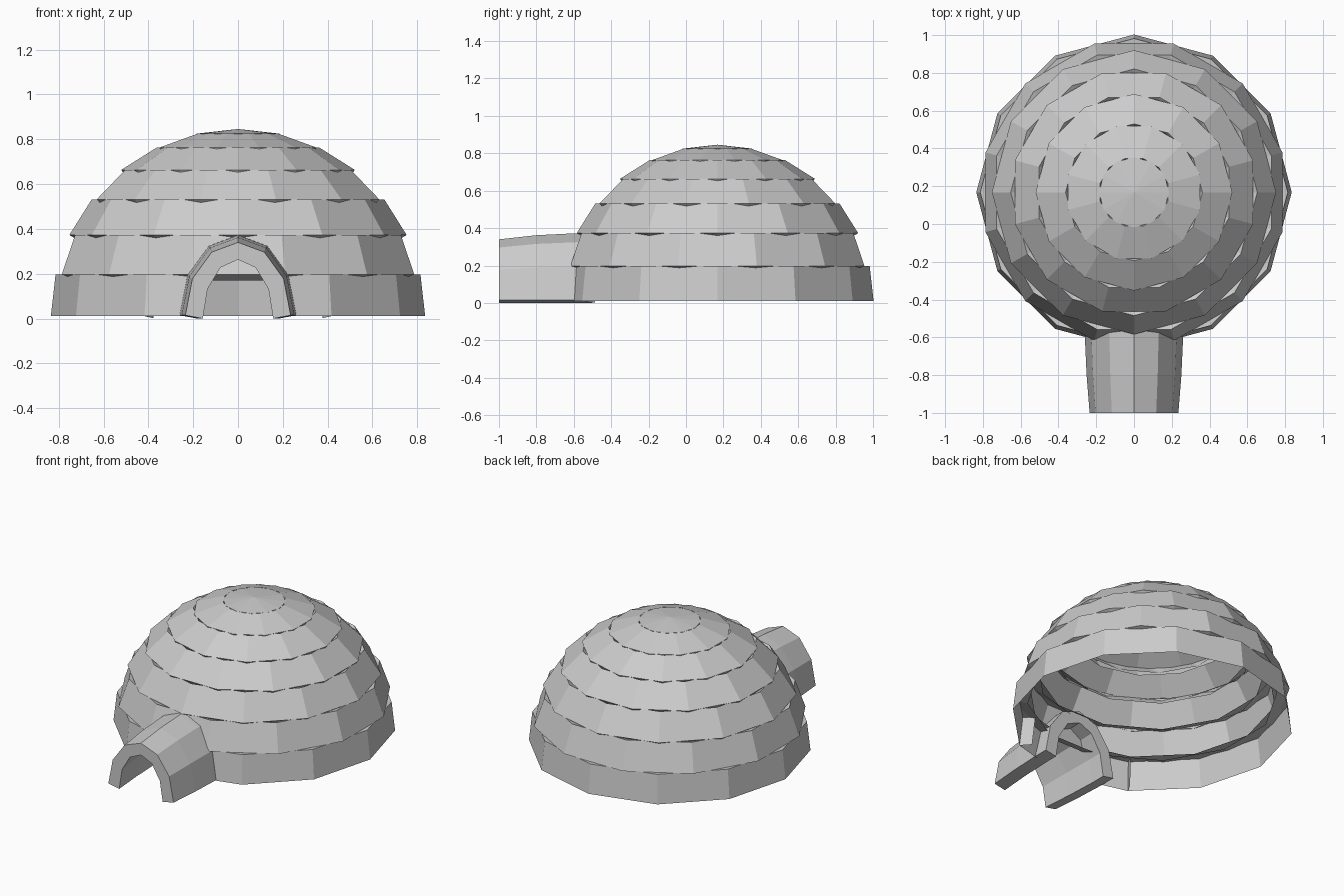
import bpy, bmesh, math

if "Cube" in bpy.data.objects:
    bpy.data.objects.remove(bpy.data.objects["Cube"])

R, CY, BASE, T = 0.835, 0.168, 0.011, 0.08
ROWS, SIDES = 7, 12


def make_object(name, verts, faces):
    me = bpy.data.meshes.new(name)
    me.from_pydata(verts, [], faces)
    bm = bmesh.new()
    bm.from_mesh(me)
    bmesh.ops.remove_doubles(bm, verts=bm.verts, dist=0.0001)
    bm.to_mesh(me)
    bm.free()
    ob = bpy.data.objects.new(name, me)
    bpy.context.collection.objects.link(ob)
    return ob


def ring_point(az, lat, mid, depth=0.0):
    r = R * math.cos(lat) - depth * math.cos(mid)
    z = BASE + R * math.sin(lat) - depth * math.sin(mid)
    return (r * math.cos(az), CY + r * math.sin(az), z)


def lerp(a, b, t):
    return tuple(p + (q - p) * t for p, q in zip(a, b))


# Dome: staggered rows of flat snow blocks, with rims turned inward
for row in range(ROWS):
    lo, hi = (math.pi / 2 * (row + k) / ROWS for k in (0, 1))
    mid = (lo + hi) / 2
    verts, faces = [], []

    def quad(*pts):
        n = len(verts)
        verts.extend(pts)
        faces.append(tuple(range(n, n + len(pts))))

    for i in range(SIDES):
        a, b = (2 * math.pi * (i + k + 0.5 * (row % 2)) / SIDES for k in (0, 1))
        A, B = ring_point(a, lo, mid), ring_point(b, lo, mid)
        C, D = ring_point(b, hi, mid), ring_point(a, hi, mid)
        Ai, Bi = ring_point(a, lo, mid, T), ring_point(b, lo, mid, T)
        Ci, Di = ring_point(b, hi, mid, T), ring_point(a, hi, mid, T)
        if row == ROWS - 1:
            quad(A, B, C)
            quad(B, A, Ai, Bi)
            continue
        if row == 0 and i == 8:      # blocks beside the doorway stop at the tunnel
            quad(A, Ai, Di, D)
            B, C, Ci = lerp(A, B, 0.52), lerp(D, C, 0.52), lerp(Di, Ci, 0.52)
        elif row == 0 and i == 9:
            quad(B, Bi, Ci, C)
            A, D, Di = lerp(B, A, 0.52), lerp(C, D, 0.52), lerp(Ci, Di, 0.52)
        quad(A, B, C, D)
        quad(D, C, Ci, Di)
        if row:
            quad(B, A, Ai, Bi)
    make_object("dome_cap" if row == ROWS - 1 else f"dome_row_{row + 1}", verts, faces)


# Entrance tunnel: six-sided arch, slightly wider and taller toward the dome
def arch(y, half, height, z0):
    return [(half * math.cos(math.pi * k / 6), y,
             z0 + (height - z0) * math.sin(math.pi * k / 6)) for k in range(7)]


stations = [(-1.0, 0.235, 0.34), (-0.8, 0.251, 0.362), (-0.6, 0.26, 0.372), (-0.5, 0.26, 0.374)]
verts, faces = [], []
for y, w, h in stations:
    verts += arch(y, w, h, 0.015) + arch(y, w - 0.078, h - 0.077, 0.0)[::-1]
n = 14
for s in range(len(stations) - 1):
    for k in range(n):
        p, q = s * n + k, s * n + (k + 1) % n
        faces.append((p, p + n, q + n, q))
for s, flip in ((0, 1), (len(stations) - 1, -1)):
    for k in range(6):
        f = (s * n + k, s * n + k + 1, s * n + 12 - k, s * n + 13 - k)
        faces.append(f[::flip])
make_object("entrance_tunnel", verts, faces)
